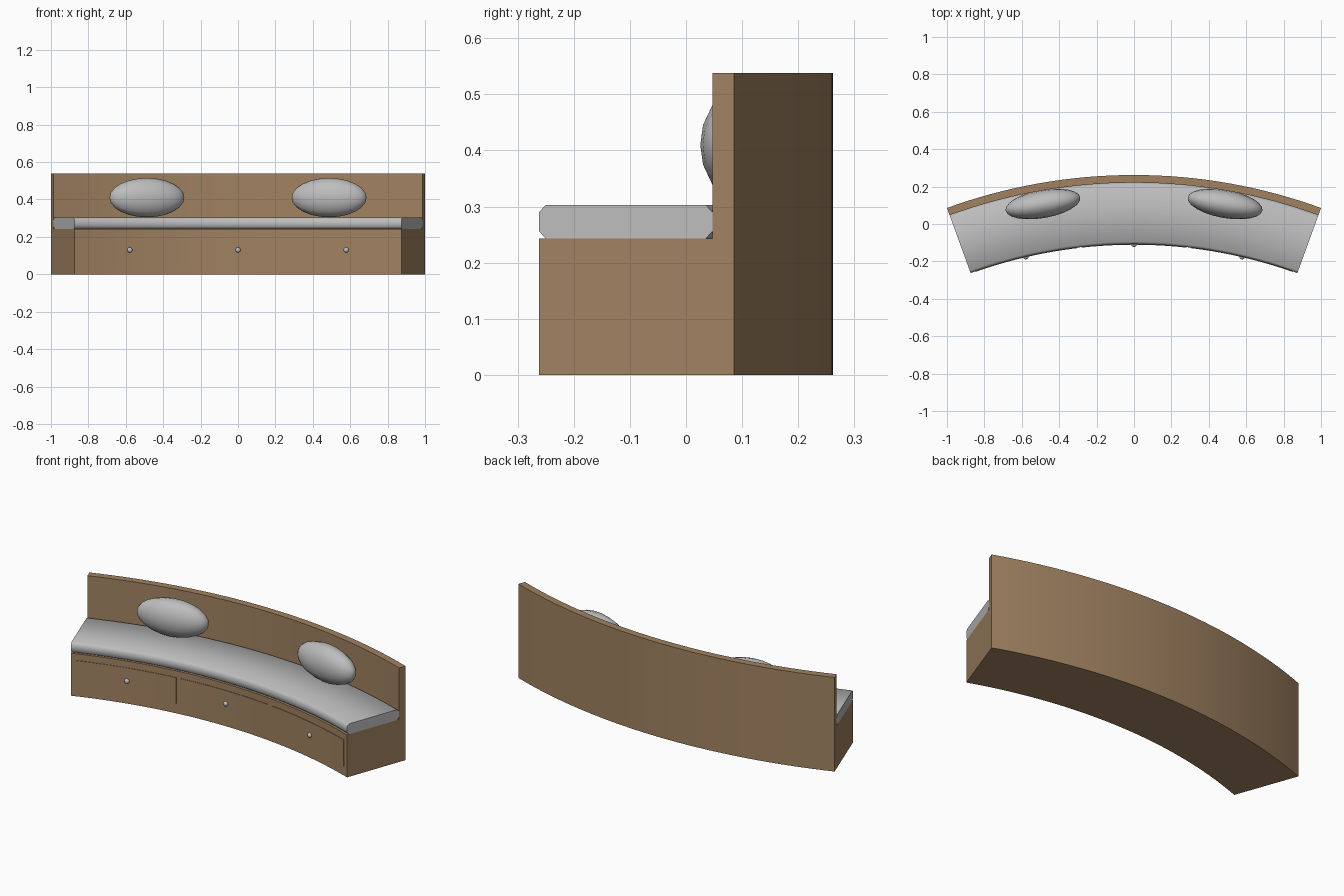
import bpy, bmesh, math
from mathutils import Matrix, Vector

cube = bpy.data.objects.get("Cube")
if cube:
    bpy.data.objects.remove(cube, do_unlink=True)

CENTRE_Y = -2.662          # centre of the arc in plan
FRONT_R, PANEL_R, BACK_R = 2.554, 2.883, 2.924
SPAN = 20                  # half angle of the bench, degrees


def material(name, rgb):
    mat = bpy.data.materials.new(name)
    mat.use_nodes = True
    mat.diffuse_color = (*rgb, 1)
    mat.node_tree.nodes["Principled BSDF"].inputs["Base Color"].default_value = (*rgb, 1)
    return mat


wood = material("brown wood", (0.355, 0.224, 0.12))
fabric = material("grey fabric", (0.51, 0.51, 0.51))


def on_arc(radius, degrees, z):
    a = math.radians(degrees)
    return Vector((radius * math.sin(a), CENTRE_Y + radius * math.cos(a), z))


def finish(name, bm, mat, angle):
    bmesh.ops.recalc_face_normals(bm, faces=bm.faces)
    mesh = bpy.data.meshes.new(name)
    bm.to_mesh(mesh)
    bm.free()
    mesh.materials.append(mat)
    obj = bpy.data.objects.new(name, mesh)
    bpy.context.collection.objects.link(obj)
    bpy.ops.object.select_all(action="DESELECT")
    obj.select_set(True)
    bpy.context.view_layer.objects.active = obj
    bpy.ops.object.shade_smooth_by_angle(angle=math.radians(angle))
    return obj


def sweep(name, profile, start, end, steps, mat, angle=30):
    """Sweep a closed (radius, height) profile around the arc."""
    bm = bmesh.new()
    rings = []
    for i in range(steps + 1):
        deg = start + (end - start) * i / steps
        rings.append([bm.verts.new(on_arc(r, deg, z)) for r, z in profile])
    n = len(profile)
    for a, b in zip(rings, rings[1:]):
        for j in range(n):
            k = (j + 1) % n
            bm.faces.new((a[j], a[k], b[k], b[j]))
    bm.faces.new(rings[0])
    bm.faces.new(rings[-1])
    return finish(name, bm, mat, angle)


def ellipsoid(name, centre, size, turn, mat, segments, rings):
    """Ellipsoid with its poles along its width, turned about z."""
    bm = bmesh.new()
    place = (Matrix.Translation(centre) @ Matrix.Rotation(math.radians(turn), 4, "Z")
             @ Matrix.Diagonal((*size, 1)) @ Matrix.Rotation(math.pi / 2, 4, "Y"))
    bmesh.ops.create_uvsphere(bm, u_segments=segments, v_segments=rings,
                              radius=1, matrix=place)
    return finish(name, bm, mat, 60)


# Bench base and tall back in one L-shaped section
SEAT, TOP = 0.243, 0.538
sweep("bench_frame", [(FRONT_R, 0), (BACK_R, 0), (BACK_R, TOP), (PANEL_R, TOP),
                      (PANEL_R, SEAT), (FRONT_R, SEAT)], -SPAN, SPAN, 32, wood)

# Seat cushion with chamfered long edges
c, low, high = 0.013, SEAT, 0.303
sweep("seat_cushion", [(FRONT_R + c, low), (PANEL_R - c, low), (PANEL_R, low + c),
                       (PANEL_R, high - c), (PANEL_R - c, high), (FRONT_R + c, high),
                       (FRONT_R, high - c), (FRONT_R, low + c)],
      -SPAN, SPAN, 32, fabric, 50)

# Three drawer fronts with round knobs
face = FRONT_R - 0.003
for side, mid in (("right", -13.1), ("middle", 0), ("left", 13.1)):
    sweep(side + "_drawer_front", [(face, 0.055), (FRONT_R + 0.004, 0.055),
                                   (FRONT_R + 0.004, 0.205), (face, 0.205)],
          mid - 6.3, mid + 6.3, 10, wood)
    ellipsoid(side + "_drawer_knob", on_arc(face, mid, 0.13), (0.014, 0.012, 0.014),
              -mid, fabric, 12, 8)

# Two pillows leaning on the back
for side, s in (("right", -1), ("left", 1)):
    ellipsoid(side + "_pillow", Vector((s * 0.487, 0.107, 0.41)),
              (0.203, 0.075, 0.105), -10 * s, fabric, 16, 12)
